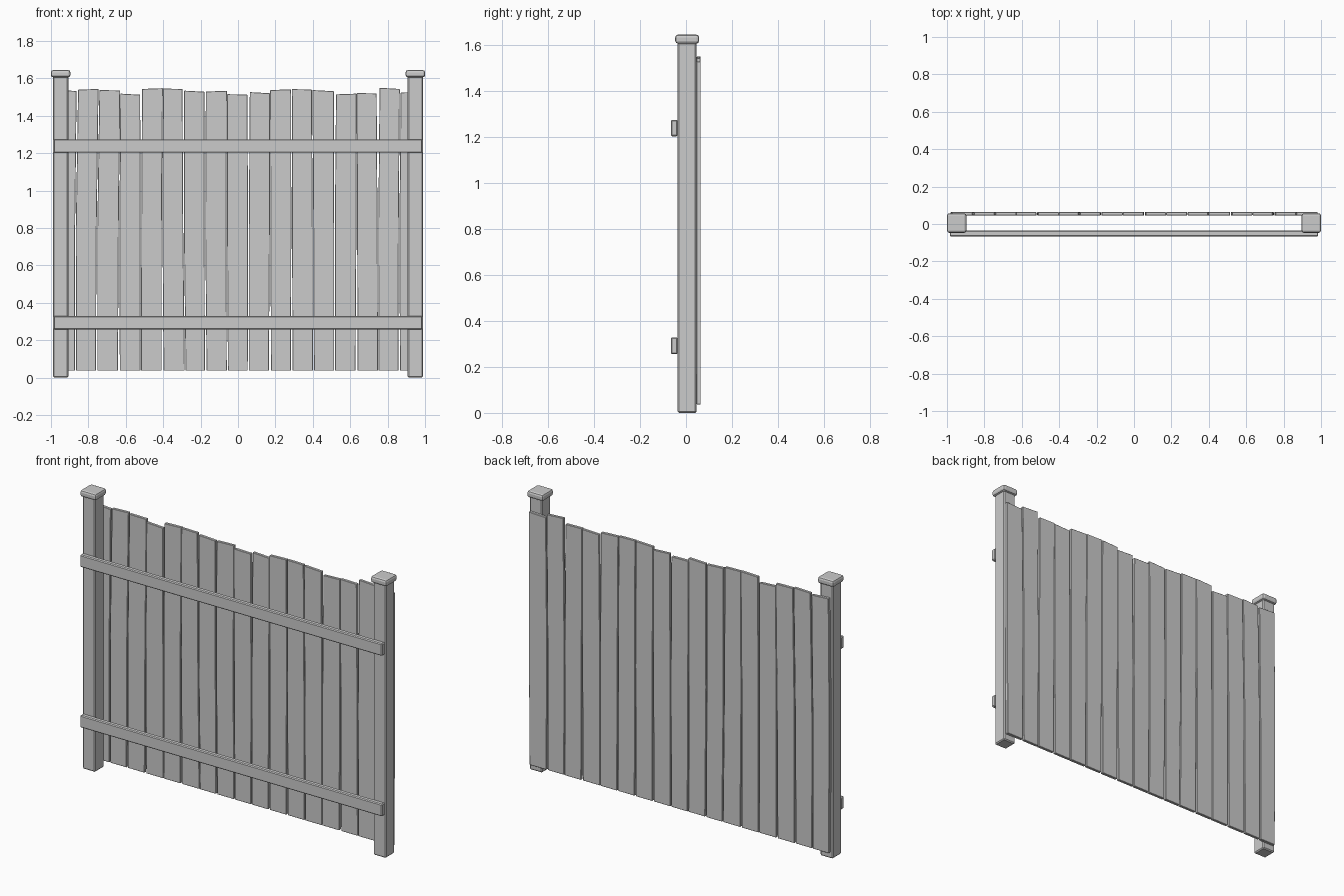
import bpy, bmesh


def finish(obj, bevel=0.0, segments=1):
    bpy.context.collection.objects.link(obj)
    if bevel:
        mod = obj.modifiers.new("bevel", 'BEVEL')
        mod.width = bevel
        mod.segments = segments
    return obj


def box(name, x0, x1, y0, y1, z0, z1, bevel, segments=1):
    bm = bmesh.new()
    bmesh.ops.create_cube(bm, size=1)
    for v in bm.verts:
        v.co = ((x0 + x1) / 2 + v.co.x * (x1 - x0),
                (y0 + y1) / 2 + v.co.y * (y1 - y0),
                (z0 + z1) / 2 + v.co.z * (z1 - z0))
    mesh = bpy.data.meshes.new(name)
    bm.to_mesh(mesh)
    bm.free()
    return finish(bpy.data.objects.new(name, mesh), bevel, segments)


def plank(name, rows, y0, y1):
    # rows: (x_left, z_left, x_right, z_right) from bottom to top
    bm = bmesh.new()
    rings = []
    for xl, zl, xr, zr in rows:
        rings.append([bm.verts.new(c) for c in
                      ((xl, y0, zl), (xr, y0, zr), (xr, y1, zr), (xl, y1, zl))])
    for a, b in zip(rings, rings[1:]):
        for i in range(4):
            j = (i + 1) % 4
            bm.faces.new((a[i], a[j], b[j], b[i]))
    bm.faces.new(rings[0][::-1])
    bm.faces.new(rings[-1])
    mesh = bpy.data.meshes.new(name)
    bm.to_mesh(mesh)
    bm.free()
    return finish(bpy.data.objects.new(name, mesh), 0.002)


# Posts with caps
for side, s in (("left", -1), ("right", 1)):
    cx = s * 0.948
    box(side + "_post", cx - 0.041, cx + 0.041, -0.036, 0.046, 0, 1.61, 0.006)
    box(side + "_post_cap", cx - 0.052, cx + 0.052, -0.047, 0.057, 1.605, 1.644, 0.012, 2)

# Horizontal rails on the front
for name, z in (("lower_rail", 0.292), ("upper_rail", 1.238)):
    box(name, -0.985, 0.985, -0.066, -0.036, z - 0.036, z + 0.036, 0.005)

# Uneven planks: left/right at bottom, left/right at top, height
planks = [
    (-.976, -.872, -.974, -.863, 1.535), (-.866, -.760, -.855, -.746, 1.541),
    (-.752, -.642, -.741, -.630, 1.536), (-.632, -.521, -.629, -.523, 1.515),
    (-.518, -.408, -.513, -.402, 1.545), (-.398, -.285, -.401, -.297, 1.544),
    (-.280, -.177, -.288, -.180, 1.531), (-.168, -.060, -.172, -.060, 1.531),
    (-.054, .052, -.059, .050, 1.514), (.058, .165, .063, .171, 1.523),
    (.176, .283, .172, .284, 1.539), (.292, .400, .288, .395, 1.541),
    (.406, .514, .398, .512, 1.534), (.518, .628, .524, .633, 1.516),
    (.640, .748, .634, .741, 1.520), (.752, .857, .757, .865, 1.546),
    (.866, .976, .870, .982, 1.526)]
# Seam position at mid height, between neighbouring planks
seams = [-.869, -.754, -.636, -.519, -.406, -.291, -.177, -.060, .056, .172,
         .287, .401, .516, .635, .748, .861]
mids = [-.982] + seams + [.984]
for i, (bl, br, tl, tr, h) in enumerate(planks):
    tilt = (0.003, -0.002, 0.001)[i % 3]
    ml, mr = mids[i] + 0.002, mids[i + 1] - 0.002
    plank("plank_%02d" % (i + 1),
          [(bl, 0.037, br, 0.037), (ml, 0.8, mr, 0.8), (tl, h + tilt, tr, h - tilt)],
          0.046, 0.064 - 0.001 * (i % 2))
